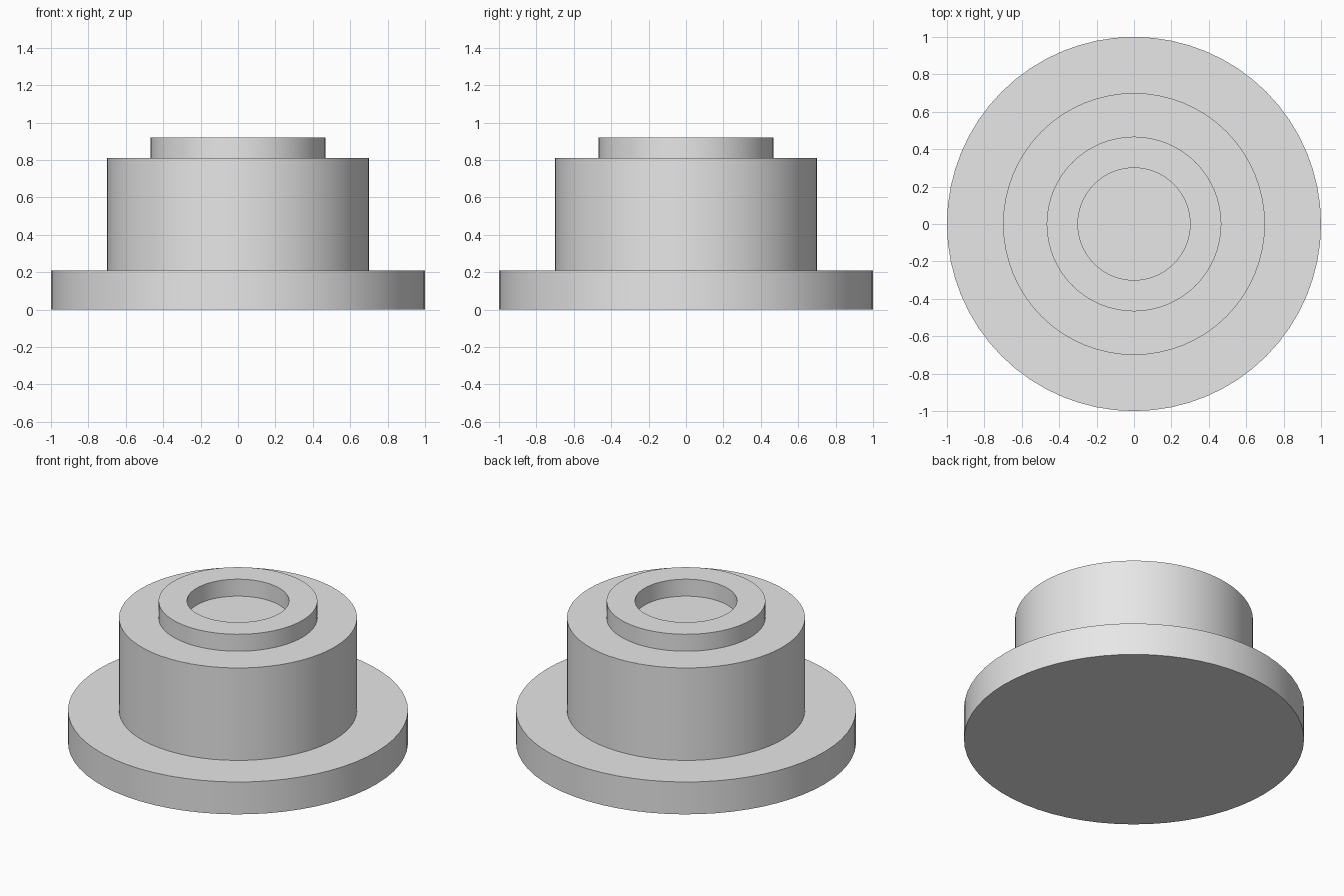
import bpy
import bmesh
import math

cube = bpy.data.objects.get("Cube")
if cube:
    bpy.data.objects.remove(cube, do_unlink=True)

SEGMENTS = 64

# Plain grey for the whole piece
grey = bpy.data.materials.new("plain_grey")
grey.use_nodes = True
colour = (0.8, 0.8, 0.8, 1.0)
grey.diffuse_color = colour
grey.node_tree.nodes["Principled BSDF"].inputs["Base Color"].default_value = colour


def turned_part(name, profile, material):
    """Revolve a (radius, height) profile about z and cap both of its ends."""
    bm = bmesh.new()
    rings = []
    for radius, height in profile:
        ring = []
        for i in range(SEGMENTS):
            a = math.tau * i / SEGMENTS
            ring.append(bm.verts.new((radius * math.cos(a), radius * math.sin(a), height)))
        rings.append(ring)
    for low, high in zip(rings, rings[1:]):
        for i in range(SEGMENTS):
            j = (i + 1) % SEGMENTS
            bm.faces.new((low[i], low[j], high[j], high[i]))
    bm.faces.new(rings[0][::-1])
    bm.faces.new(rings[-1])
    bmesh.ops.recalc_face_normals(bm, faces=bm.faces[:])

    mesh = bpy.data.meshes.new(name)
    bm.to_mesh(mesh)
    bm.free()
    mesh.materials.append(material)
    obj = bpy.data.objects.new(name, mesh)
    bpy.context.collection.objects.link(obj)

    bpy.ops.object.select_all(action="DESELECT")
    obj.select_set(True)
    bpy.context.view_layer.objects.active = obj
    bpy.ops.object.shade_smooth_by_angle(angle=math.radians(30))
    return obj


# Heights of the steps, bottom to top
flange_top, hub_top, collar_top = 0.21, 0.81, 0.92

# One solid: wide flange, tall hub, raised collar with a shallow round recess
turned_part("stepped_flange", [
    (1.0, 0.0), (1.0, flange_top),
    (0.70, flange_top), (0.70, hub_top),
    (0.467, hub_top), (0.467, collar_top),
    (0.30, collar_top), (0.30, hub_top),
], grey)
